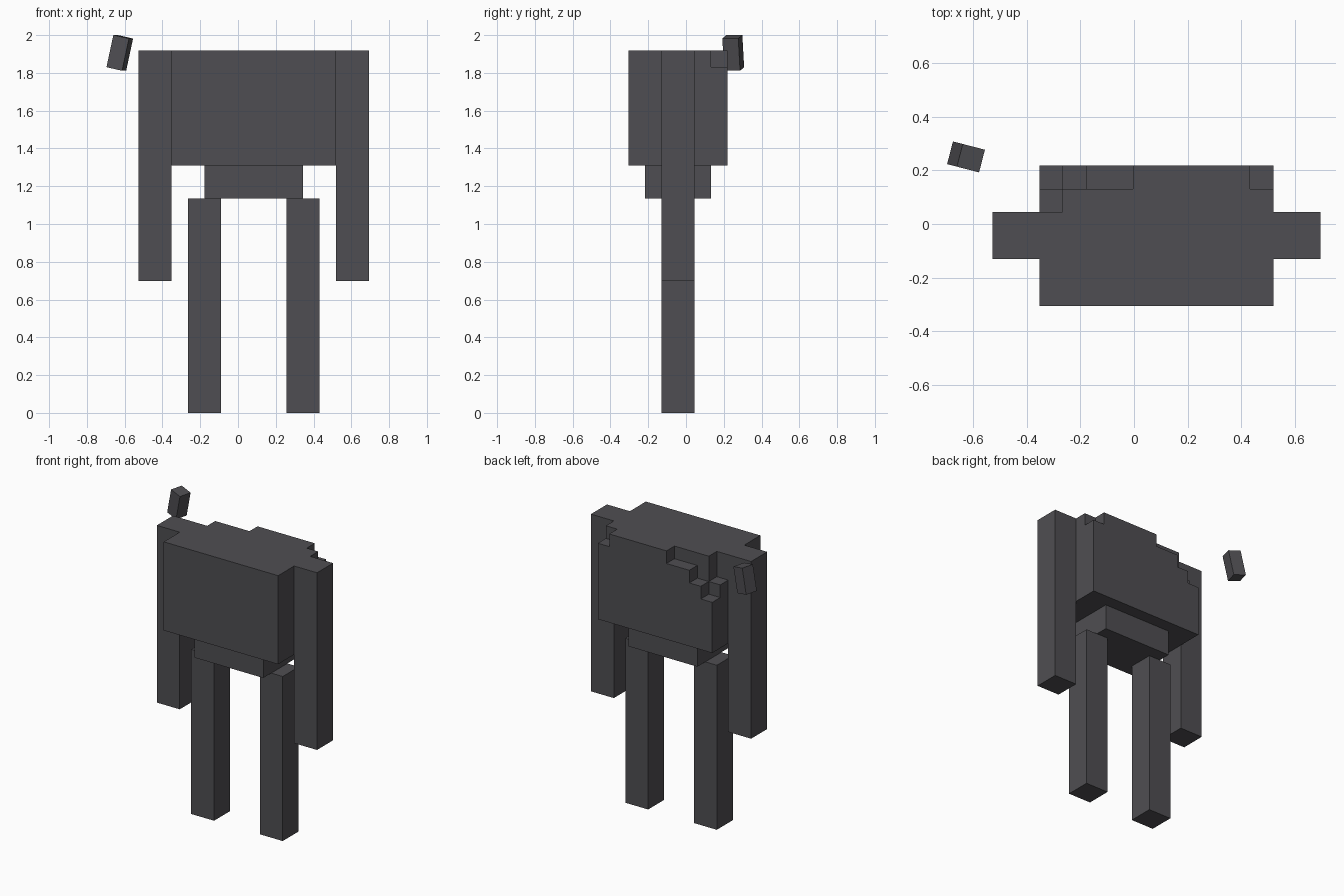
import bpy
import bmesh
from math import radians
from mathutils import Vector

cube = bpy.data.objects.get("Cube")
if cube:
    bpy.data.objects.remove(cube, do_unlink=True)

UNIT = 2 / 22.92                          # side of one block
ORIGIN = Vector((-0.353, -0.305, 0))      # front right foot of the torso grid

# One dark grey material
grey = bpy.data.materials.new("dark_grey")
grey.use_nodes = True
GREY = (0.078, 0.076, 0.084, 1)
grey.diffuse_color = GREY
grey.node_tree.nodes["Principled BSDF"].inputs["Base Color"].default_value = GREY


def box(name, center, size, rotation=(0, 0, 0)):
    """Box centred on its own origin."""
    mesh = bpy.data.meshes.new(name)
    bm = bmesh.new()
    bmesh.ops.create_cube(bm, size=1)
    bmesh.ops.scale(bm, vec=size, verts=bm.verts)
    bm.to_mesh(mesh)
    bm.free()
    mesh.materials.append(grey)
    obj = bpy.data.objects.new(name, mesh)
    obj.location = center
    obj.rotation_euler = rotation
    bpy.context.collection.objects.link(obj)
    return obj


def block(name, low, high):
    """Box between two corners given in block units."""
    low, high = Vector(low), Vector(high)
    return box(name, ORIGIN + (low + high) / 2 * UNIT, (high - low) * UNIT)


# Torso, with stepped bites out of its upper back corners
torso = block("torso", (0, 0, 15), (10, 6, 22))
bites = [
    ((-1, 5, 21), (4, 7, 23)),
    ((-1, 5, 20), (2, 7, 23)),
    ((-1, 5, 19), (1, 7, 23)),
    ((-1, 4, 20), (1, 7, 23)),
    ((9, 5, 21), (11, 7, 23)),
]
for i, (low, high) in enumerate(bites):
    cutter = block(f"torso_cutter_{i + 1}", low, high)
    cutter.hide_render = True
    cutter.hide_set(True)
    cutter.display_type = 'WIRE'
    mod = torso.modifiers.new(f"bite_{i + 1}", 'BOOLEAN')
    mod.operation = 'DIFFERENCE'
    mod.solver = 'EXACT'
    mod.object = cutter

# Hips
block("hips", (2, 1, 13), (8, 5, 15))

# Arms and legs
for side, arm_x, leg_x in (("right", -2, 1), ("left", 10, 7)):
    block(f"{side}_arm", (arm_x, 2, 8), (arm_x + 2, 4, 22))
    block(f"{side}_leg", (leg_x, 2, 0), (leg_x + 2, 4, 13))

# Loose tilted chunk floating behind the right shoulder
box("floating_chunk", (-0.626, 0.25, 1.906), (UNIT, UNIT, 2 * UNIT),
    (0, radians(12.5), radians(-14.5)))
